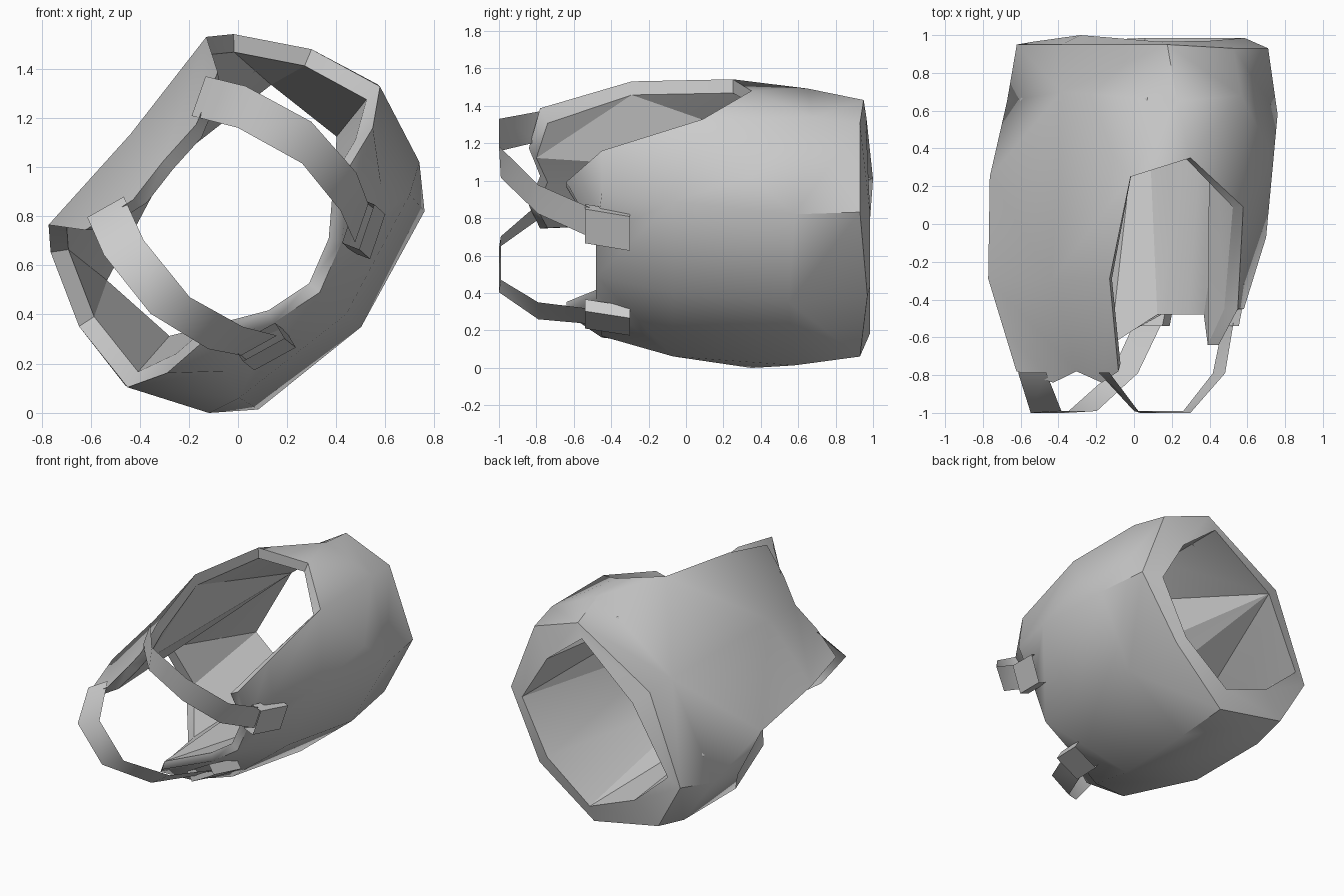
import bpy, bmesh, math
from mathutils import Vector

if "Cube" in bpy.data.objects:
    bpy.data.objects.remove(bpy.data.objects["Cube"])

# All parts are drawn as one half in body space (side, depth forward, length),
# mirrored across the body's centre plane and rolled about the length axis.


def build(name, verts, faces, angle):
    me = bpy.data.meshes.new(name)
    me.from_pydata([(a, y, -b) for a, b, y in verts], [], faces)
    bm = bmesh.new()
    bm.from_mesh(me)
    bmesh.ops.delete(bm, geom=[v for v in bm.verts if not v.link_faces], context='VERTS')
    bmesh.ops.recalc_face_normals(bm, faces=bm.faces)
    bm.to_mesh(me)
    bm.free()
    ob = bpy.data.objects.new(name, me)
    bpy.context.collection.objects.link(ob)
    ob.location.z = 0.77
    ob.rotation_euler.y = math.radians(-50)
    bpy.ops.object.select_all(action='DESELECT')
    ob.select_set(True)
    bpy.context.view_layer.objects.active = ob
    bpy.ops.object.shade_smooth_by_angle(angle=math.radians(angle))
    m = ob.modifiers.new("Mirror", 'MIRROR')
    m.use_axis[0] = True
    m.merge_threshold = 0.001
    return ob


def split(text):
    return [f.split() for f in text.replace("\n", "|").split("|")]


# Vest points: neck and armhole edge (B0..F0), body, waist edge (B3..F3)
P = {
    "B0": (0, -.397, -.78), "T": (.20, -.39, -.84), "A1": (.42, -.46, -.78),
    "A2": (.50, -.588, -.29), "A3": (.58, -.51, .25), "A4": (.737, -.227, .35),
    "A5": (.80, .084, .09), "A6": (.652, .17, -.45), "A7": (.46, .20, -.64),
    "N1": (.22, .37, -.48), "F0": (0, .435, -.48),
    "F1": (0, .575, -.07), "F2": (0, .655, .55), "C0": (.50, .34, -.45),
    "C1": (.54, .46, -.07), "C2": (.527, .55, .58), "D2": (.667, .405, .35),
    "E2": (.80, .07, .68), "G2": (.70, -.29, .65),
    "B1": (0, -.57, -.30), "B2": (0, -.50, .70),
    "B3": (0, -.50, .95), "G3": (.62, -.29, .95), "E3": (.75, .06, .93),
    "C3": (.504, .504, .93), "F3": (0, .60, .97),
}
opening = "B0 T A1 A2 A3 A4 A5 A6 A7 N1 F0".split()
waist = "B3 G3 E3 C3 F3".split()

# Outer shell
faces = split("""F0 N1 C1 F1|N1 C0 C1|N1 A7 A6 C0|C0 A6 A5 C1|C1 A5 D2|C1 D2 C2
F1 C1 C2 F2|F2 C2 C3 F3|C2 D2 E2|C2 E2 E3 C3|D2 A5 E2|A5 A4 E2|A4 G2 E2
E2 G2 G3 E3|A4 A3 G2|A3 B2 G2|B1 B2 A3 A2|B2 B3 G3 G2|B0 T A2 B1|T A1 A2""")

# Turned-in rims
for n in opening:
    a, b, y = P[n]
    s = .905 if n in ("A2", "A3", "A4", "A5") else .87
    P[n + "i"] = (a * s, b * s, y + (.04 if y < -.7 else 0))
P.update(B3i=(0, -.37, 1.0), G3i=(.52, -.26, .965), E3i=(.53, .08, .97),
         C3i=(.41, .42, .985), F3i=(0, .51, .985))
for chain in (opening, waist):
    for p, q in zip(chain, chain[1:]):
        faces.append([p, q, q + "i", p + "i"])

# Lining from the opening rim down to the waist rim
lining = split("""B0 T B3|T A1 A2|T A2 B3|A2 A3 B3|A3 G3 B3|A3 A4 G3|A4 E3 G3|A4 A5 E3
A5 A6 E3|A6 A7 E3|A7 C3 E3|A7 N1 C3|N1 F0 F3|N1 F3 C3""")
lining = [[n + "i" for n in f] for f in lining]

index = {n: i for i, n in enumerate(P)}
for name, fs, angle in (("vest_shell", faces, 48), ("vest_lining", lining, 18)):
    build(name, list(P.values()), [[index[n] for n in f] for f in fs], angle)

# Shoulder straps: flat bands swept over the shoulder
path = [(.295, -.457, -.785), (.374, -.294, -1), (.433, .002, -1),
        (.389, .261, -.79), (.325, .385, -.50)]
half = [(.08, -.03), (.075, -.043), (.077, -.04), (.08, -.025), (.078, -.03)]
verts = []
for (a, b, y), (da, db) in zip(path, half):
    verts += [(a - da, b - db, max(y, -.99)), (a + da, b + db, y)]
straps = build("shoulder_straps", verts,
               [(2 * i, 2 * i + 1, 2 * i + 3, 2 * i + 2) for i in range(len(path) - 1)], 60)

# Strap buckles: open four-sided sleeves at the strap ends
verts = []
for a, b, y in ((.315, .375, -.54), (.313, .435, -.30)):
    c, w, t = Vector((a, b, y)), Vector((.09, -.035, 0)), Vector((.012, .035, 0))
    verts += [c - w - t, c + w - t, c + w + t, c - w + t]
build("strap_buckles", verts,
      [(i, (i + 1) % 4, (i + 1) % 4 + 4, i + 4) for i in range(4)], 30)
